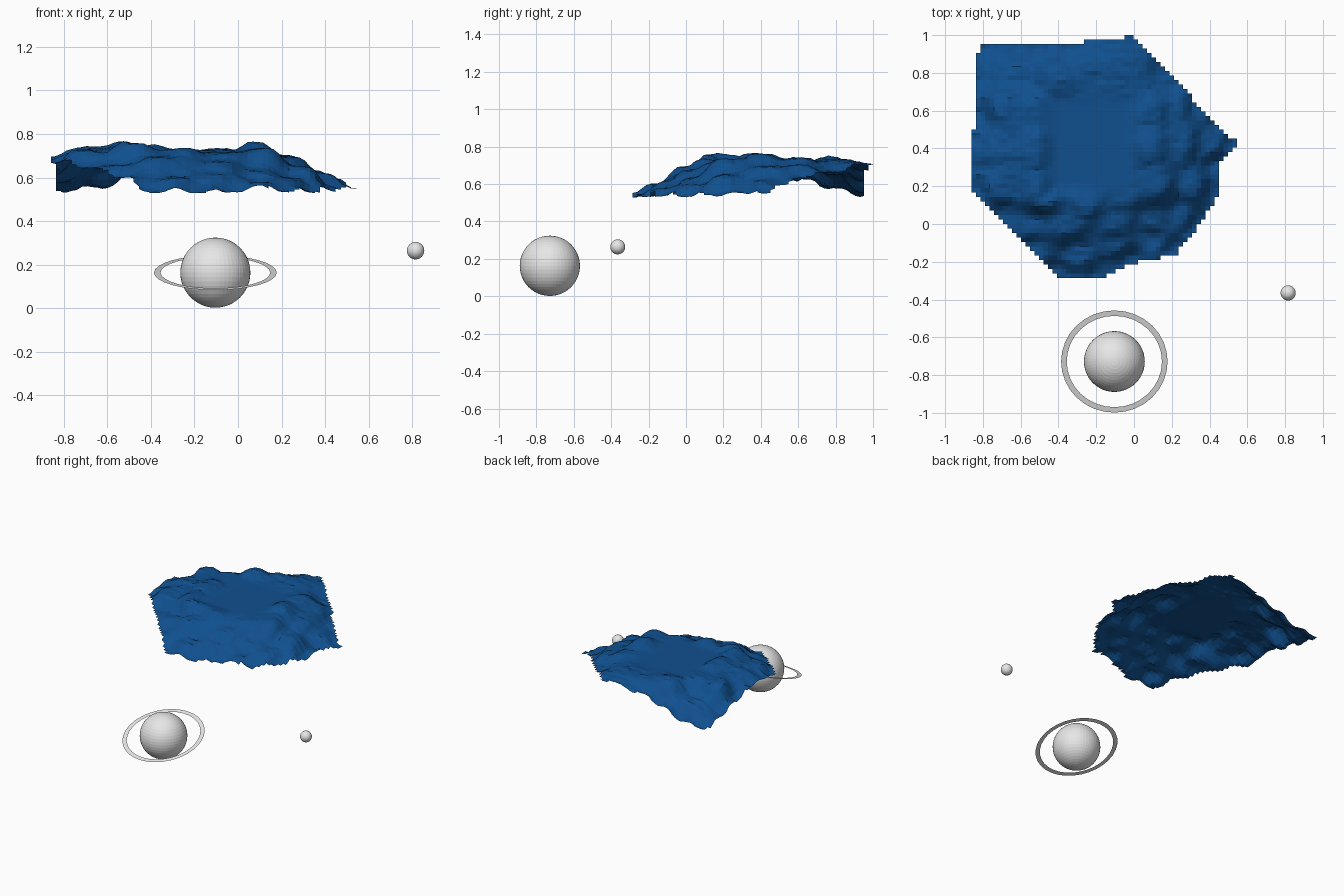
import bpy, bmesh, math
from mathutils import Vector, noise

if "Cube" in bpy.data.objects:
    bpy.data.objects.remove(bpy.data.objects["Cube"])


def material(name, rgb):
    m = bpy.data.materials.new(name)
    m.diffuse_color = (*rgb, 1)
    m.use_nodes = True
    m.node_tree.nodes["Principled BSDF"].inputs["Base Color"].default_value = m.diffuse_color
    return m


GREY = material("pale grey", (0.8, 0.8, 0.8))
BLUE = material("deep blue", (0.005, 0.08, 0.275))


def add_object(name, bm, mat, location=(0, 0, 0), tilt=0):
    me = bpy.data.meshes.new(name)
    bm.to_mesh(me)
    bm.free()
    me.materials.append(mat)
    ob = bpy.data.objects.new(name, me)
    ob.location = location
    ob.rotation_euler.x = math.radians(tilt)
    bpy.context.collection.objects.link(ob)
    return ob


def ball(name, radius, location):
    bm = bmesh.new()
    bmesh.ops.create_uvsphere(bm, u_segments=48, v_segments=24, radius=radius)
    return add_object(name, bm, GREY, location)


# planet and moon
PLANET = (-0.104, -0.728, 0.163)
ball("planet", 0.161, PLANET)
ball("moon", 0.04, (0.816, -0.365, 0.264))

# flat tilted ring, no thickness
bm = bmesh.new()
N = 32
loops = [[bm.verts.new((r * math.cos(2 * math.pi * i / N), r * math.sin(2 * math.pi * i / N), 0))
          for i in range(N)] for r in (0.252, 0.282)]
for i in range(N):
    j = (i + 1) % N
    bm.faces.new((loops[0][i], loops[1][i], loops[1][j], loops[0][j]))
add_object("planet_ring", bm, GREY, PLANET, 16.5)

# terrain outline (x, y, height) and landmark heights inside it
RIM = [(-.40, -.29, .528), (-.17, -.29, .528), (-.03, -.21, .53), (.22, -.16, .53), (.35, .0, .53),
       (.455, .17, .535), (.455, .32, .545), (.545, .43, .548), (.45, .52, .59), (.35, .62, .63),
       (.2, .78, .66), (.01, .97, .70), (-.03, 1.0, .71), (-.06, .975, .71), (-.26, .975, .68),
       (-.28, .95, .675), (-.45, .95, .62), (-.62, .95, .555), (-.82, .95, .535),
       (-.835, .8, .575), (-.835, .58, .615), (-.86, .45, .69), (-.86, .18, .67),
       (-.7, .01, .645), (-.55, -.14, .60)]
INNER = [(-.3, -.15, .60), (-.1, -.1, .615), (.1, -.08, .58), (-.55, 0, .66), (-.35, 0, .70),
         (-.1, 0, .675), (.1, .02, .635), (.25, .05, .595), (-.72, .2, .73), (-.48, .15, .77),
         (-.25, .12, .74), (-.05, .15, .72), (.12, .2, .74), (.3, .2, .65), (.08, .4, .76),
         (.25, .42, .70), (.4, .4, .625), (.1, .6, .745), (.22, .6, .70), (-.05, .72, .73),
         (-.07, .86, .73), (-.25, .85, .73), (-.4, .78, .75), (-.6, .8, .65), (-.5, .6, .74),
         (-.5, .4, .765), (-.72, .4, .735), (-.7, .6, .74)]
LAKE_Z = 0.715


def inside(x, y):
    hit = False
    for a, b in zip(RIM, RIM[1:] + RIM[:1]):
        if (a[1] > y) != (b[1] > y) and x < a[0] + (b[0] - a[0]) * (y - a[1]) / (b[1] - a[1]):
            hit = not hit
    return hit


def height(x, y):
    # distance-weighted landmarks plus rough noise streaked along x
    total = weight = 0
    for px, py, pz in RIM + INNER:
        w = 1 / ((x - px) ** 2 + (y - py) ** 2 + 0.002) ** 1.9
        total += w * pz
        weight += w
    z = total / weight
    z += 0.009 * noise.fractal(Vector((x * 6, y * 11, 3.7)), 0.4, 2.0, 4)
    # level basin in the middle
    d = max(abs(x + 0.23) - 0.165, abs(y - 0.42) - 0.2, 0)
    t = min(d / 0.13, 1)
    z = LAKE_Z + (z - LAKE_Z) * t * t * (3 - 2 * t)
    return min(max(z, 0.526), 0.775)


# terrain sheet from small square cells, stair-stepped at the outline
bm = bmesh.new()
STEP = 0.0238
verts = {}


def vert(i, j):
    if (i, j) not in verts:
        x, y = -0.86 + i * STEP, -0.285 + j * STEP
        verts[i, j] = bm.verts.new((x, y, height(x, y)))
    return verts[i, j]


for i in range(60):
    for j in range(55):
        if inside(-0.86 + (i + 0.5) * STEP, -0.285 + (j + 0.5) * STEP):
            bm.faces.new([vert(i, j), vert(i + 1, j), vert(i + 1, j + 1), vert(i, j + 1)])
add_object("terrain", bm, BLUE)
